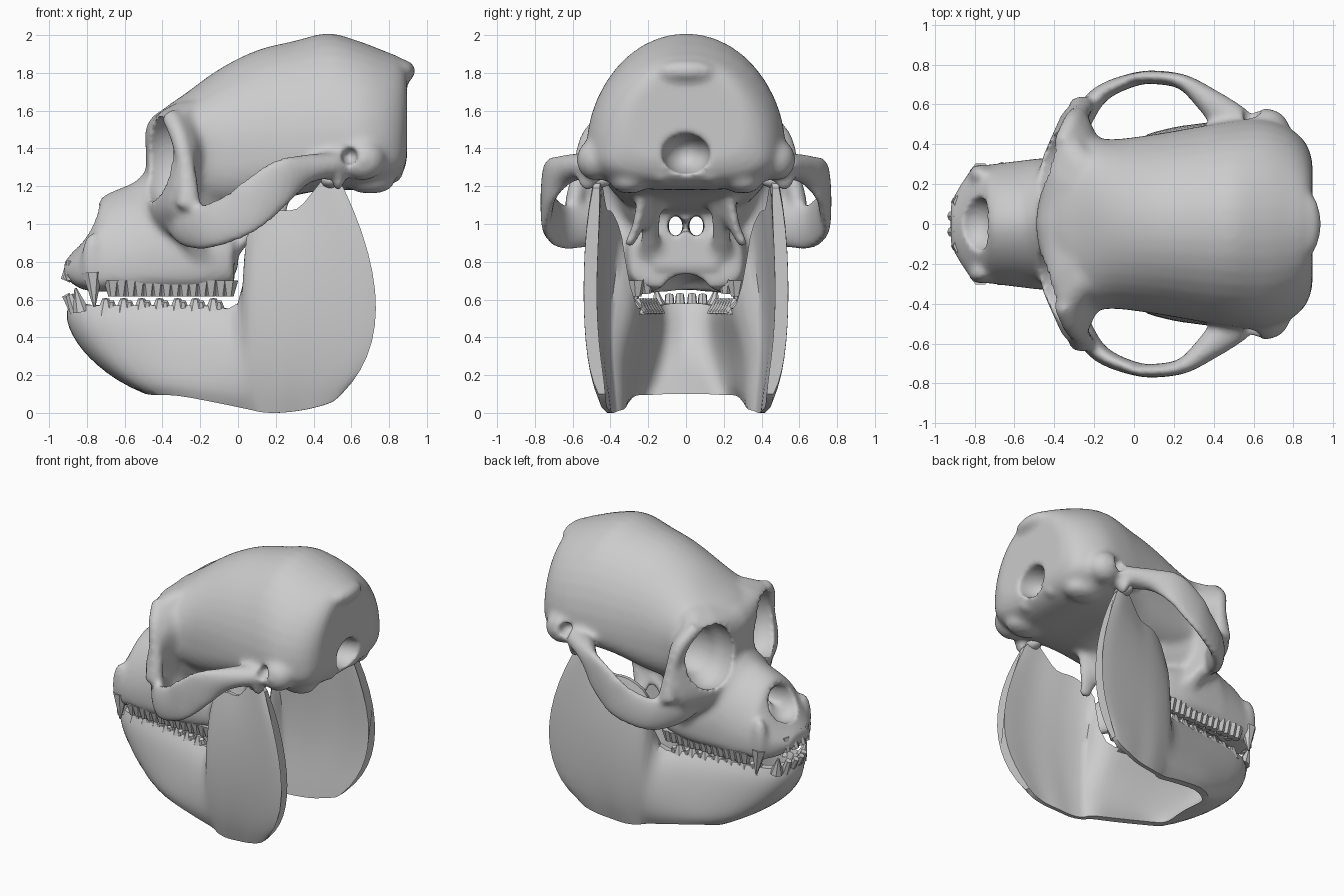
import bpy, bmesh
from math import sin, cos, pi, radians
from mathutils import Vector, Matrix

if "Cube" in bpy.data.objects:
    bpy.data.objects.remove(bpy.data.objects["Cube"])


def spline(rows, n=4):
    """Catmull-Rom interpolation of rows of numbers."""
    out = []
    for i in range(len(rows) - 1):
        p = [rows[max(i - 1, 0)], rows[i], rows[i + 1], rows[min(i + 2, len(rows) - 1)]]
        for k in range(n):
            t = k / n
            out.append([0.5 * (2 * b + (c - a) * t + (2 * a - 5 * b + 4 * c - d) * t * t
                               + (3 * b - a - 3 * c + d) * t ** 3) for a, b, c, d in zip(*p)])
    return out + [list(rows[-1])]


def loft(bm, rings):
    vr = [[bm.verts.new(p) for p in r] for r in rings]
    n = len(vr[0])
    for a, b in zip(vr, vr[1:]):
        for i in range(n):
            bm.faces.new((a[i], a[(i + 1) % n], b[(i + 1) % n], b[i]))
    bm.faces.new(vr[0][::-1])
    bm.faces.new(vr[-1])


def power(v, p):
    return (1 if v >= 0 else -1) * abs(v) ** (2 / p)


def body(bm, rows, up, low, n=40):
    """Loft along x; rows are x, top, bottom, half width, height of widest point."""
    rings = []
    for x, top, bot, w, mid in spline(rows):
        ring = []
        for i in range(n):
            a = 2 * pi * i / n
            p = up if sin(a) >= 0 else low
            h = top - mid if sin(a) >= 0 else mid - bot
            ring.append((x, w * power(cos(a), p), mid + h * power(sin(a), p)))
        rings.append(ring)
    loft(bm, rings)


def tube(bm, rows, side=1, n=14):
    """Tube along x, y, z with horizontal and vertical radius."""
    rows = spline(rows)
    pts = [Vector((r[0], r[1] * side, r[2])) for r in rows]
    rings = []
    for i, r in enumerate(rows):
        t = (pts[min(i + 1, len(pts) - 1)] - pts[max(i - 1, 0)]).normalized()
        h = t.cross(Vector((0, 0, 1)))
        h = h.normalized() if h.length > 0.1 else Vector((1, 0, 0))
        v = h.cross(t)
        rings.append([pts[i] + h * r[3] * cos(2 * pi * k / n) + v * r[4] * sin(2 * pi * k / n)
                      for k in range(n)])
    loft(bm, rings)


def ball(bm, c, r):
    bmesh.ops.create_uvsphere(bm, u_segments=32, v_segments=20, radius=1,
                              matrix=Matrix.Translation(c) @ Matrix.Diagonal((*r, 1)))


def tooth(bm, base, tip, r, blunt=0.3):
    a, b = Vector(base), Vector(tip)
    m = Matrix.Translation((a + b) / 2) @ (b - a).to_track_quat('Z', 'Y').to_matrix().to_4x4()
    bmesh.ops.create_cone(bm, cap_ends=True, segments=7, radius1=r, radius2=r * blunt,
                          depth=(b - a).length, matrix=m)


def make(name, bm):
    bmesh.ops.recalc_face_normals(bm, faces=bm.faces[:])
    me = bpy.data.meshes.new(name)
    bm.to_mesh(me)
    bm.free()
    ob = bpy.data.objects.new(name, me)
    bpy.context.collection.objects.link(ob)
    return ob


def activate(ob):
    bpy.ops.object.select_all(action='DESELECT')
    ob.select_set(True)
    bpy.context.view_layer.objects.active = ob


def apply(ob, kind, **settings):
    activate(ob)
    m = ob.modifiers.new(kind.lower(), kind)
    for k, v in settings.items():
        setattr(m, k, v)
    bpy.ops.object.modifier_apply(modifier=m.name)


def shade(ob, angle):
    activate(ob)
    bpy.ops.object.shade_smooth_by_angle(angle=radians(angle))


# Braincase
bm = bmesh.new()
body(bm, [(-.44, 1.56, 1.3, .16, 1.45), (-.38, 1.62, 1.15, .34, 1.42), (-.28, 1.69, 1.1, .43, 1.42),
          (-.1, 1.82, 1.05, .425, 1.4), (.1, 1.92, 1.08, .45, 1.4), (.3, 1.97, 1.15, .485, 1.4),
          (.48, 2.01, 1.18, .515, 1.4), (.65, 1.965, 1.18, .525, 1.4), (.78, 1.915, 1.2, .48, 1.4),
          (.86, 1.88, 1.25, .41, 1.4), (.895, 1.83, 1.33, .32, 1.48)], 2.0, 3)
ball(bm, (.87, 0, 1.81), (.07, .16, .06))

# Snout and upper jaw
body(bm, [(-.92, .8, .72, .11, .76), (-.84, .9, .66, .24, .77), (-.75, 1.08, .64, .29, .78),
          (-.71, 1.15, .64, .3, .78), (-.55, 1.22, .63, .32, .8), (-.45, 1.28, .63, .33, .82),
          (-.2, 1.15, .63, .335, .84), (-.02, 1.0, .66, .3, .84)], 1.8, 4)

# Face around the eye sockets: z, front x, side x, half width, rear half width
rings = []
for z, xf, xl, w, wb in spline([(.76, -.4, -.2, .32, .2), (.9, -.46, -.28, .4, .22),
                                (1.0, -.5, -.34, .5, .3),
                                (1.1, -.52, -.36, .56, .36), (1.25, -.49, -.33, .58, .4),
                                (1.4, -.49, -.31, .55, .4), (1.5, -.49, -.34, .51, .4),
                                (1.58, -.44, -.37, .44, .36), (1.65, -.3, -.28, .3, .28)]):
    half = [(xf, 0), (xf + .01, .09), ((xf + xl) / 2 - .02, .6 * w), (xl, w), (xl + .08, .97 * w),
            (xl + .14, wb), (0, .8 * wb), (0, 0)]
    rings.append([(x, y, z) for x, y in half] + [(x, -y, z) for x, y in half[-2:0:-1]])
loft(bm, rings)

for s in (1, -1):
    # Cheek arch
    tube(bm, [(-.34, .38, 1.02, .05, .08), (-.28, .5, 1.0, .06, .12), (-.17, .65, .985, .045, .125),
              (0, .725, 1.05, .035, .135), (.12, .735, 1.14, .035, .135), (.25, .71, 1.24, .04, .12),
              (.36, .63, 1.29, .065, .08), (.48, .53, 1.31, .09, .07), (.62, .45, 1.33, .06, .07)], s)
    # Bar beside the eye socket
    tube(bm, [(-.36, .4, 1.57, .05, .05), (-.31, .51, 1.46, .05, .05), (-.27, .56, 1.28, .05, .045),
              (-.26, .6, 1.08, .07, .05)], s)
    # Ear bulge, jaw joint stop and neck joint
    ball(bm, (.66, s * .48, 1.34), (.12, .1, .11))
    ball(bm, (.53, s * .52, 1.25), (.035, .06, .08))
    ball(bm, (.82, s * .13, 1.28), (.055, .05, .07))
    ball(bm, (.7, s * .3, 1.22), (.13, .1, .06))
    # Canine root and wings under the skull base
    ball(bm, (-.77, s * .25, .8), (.06, .05, .16))
    tube(bm, [(-.04, .19, .82, .06, .03), (.08, .19, .98, .06, .03), (.22, .19, 1.17, .08, .04)], s)
    tube(bm, [(.17, .31, .88, .04, .025), (.18, .25, 1.0, .07, .03), (.2, .2, 1.17, .1, .04)], s)
skull = make("skull", bm)
apply(skull, 'REMESH', mode='VOXEL', voxel_size=.018)
apply(skull, 'SMOOTH', factor=.5, iterations=6)

# Cavities: eye sockets, ears, nose, palate, spinal opening
bm = bmesh.new()
for s in (1, -1):
    ball(bm, (-.37, s * .295, 1.335), (.19, .2, .24))
    ball(bm, (-.26, s * .24, 1.32), (.22, .14, .18))
    ball(bm, (.59, s * .58, 1.36), (.05, .12, .055))
    tube(bm, [(-.8, .055, 1.0, .04, .09), (-.4, .055, .99, .04, .06), (.2, .055, .99, .045, .06)], s)
ball(bm, (-.8, 0, .99), (.12, .14, .14))
ball(bm, (-.35, 0, .62), (.46, .185, .16))
ball(bm, (.9, 0, 1.37), (.2, .13, .11))
cutter = make("cavities", bm)
cutter.hide_render = True
apply(cutter, 'REMESH', mode='VOXEL', voxel_size=.02)
apply(cutter, 'SMOOTH', factor=.5, iterations=3)
apply(skull, 'BOOLEAN', operation='DIFFERENCE', object=cutter, solver='EXACT')
bpy.data.objects.remove(cutter)
apply(skull, 'REMESH', mode='VOXEL', voxel_size=.016)
apply(skull, 'SMOOTH', factor=.5, iterations=3)
shade(skull, 60)

# Lower jaw: top, middle and bottom point of each upright slice, then thickness
half = [(-.92, 0, .58, -.82, 0, .33, -.52, 0, .1, .12),
        (-.89, .12, .58, -.78, .13, .32, -.51, .14, .1, .12),
        (-.78, .2, .57, -.66, .23, .3, -.46, .26, .095, .1),
        (-.5, .25, .57, -.42, .31, .3, -.32, .34, .09, .1),
        (-.2, .29, .57, -.15, .37, .3, -.1, .38, .05, .1),
        (-.01, .33, .58, .01, .41, .3, .04, .39, .02, .09),
        (.04, .38, .93, .07, .45, .5, .11, .41, .005, .06),
        (.17, .43, 1.06, .2, .485, .5, .2, .43, .0, .055),
        (.31, .46, 1.08, .34, .505, .52, .31, .44, .01, .055),
        (.41, .48, 1.19, .5, .525, .55, .41, .46, .03, .055),
        (.48, .5, 1.26, .65, .54, .57, .5, .475, .06, .07),
        (.56, .51, 1.19, .73, .54, .55, .55, .48, .1, .07)]
flip = [(r[0], -r[1], r[2], r[3], -r[4], r[5], r[6], -r[7], r[8], r[9]) for r in half[:0:-1]]
rows = spline(flip + half, 3)
rings = []
for i, r in enumerate(rows):
    a, b = rows[max(i - 1, 0)], rows[min(i + 1, len(rows) - 1)]
    n = Vector((a[4] - b[4], b[3] - a[3], 0)).normalized()
    top, mid, bot = Vector(r[0:3]), Vector(r[3:6]), Vector(r[6:9])
    outer, inner = [], []
    for k in range(13):
        t = k / 12
        p = top * (1 - t) * (1 - 2 * t) + mid * 4 * t * (1 - t) + bot * t * (2 * t - 1)
        e = .25 * (1 - sin(pi * t)) ** 3
        outer.append(p - n * r[9] * e)
        inner.append(p - n * r[9] * (1 - e))
    rings.append(outer + inner[::-1])
bm = bmesh.new()
loft(bm, rings)
for s in (1, -1):
    ball(bm, (.49, s * .475, 1.23), (.05, .08, .04))
shade(make("lower_jaw", bm), 40)

# Teeth
bm = bmesh.new()
for s in (1, -1):
    for i in range(7):
        x = -.64 + i * .095
        for dx in (-.022, .022):
            tooth(bm, (x + dx, s * .262, .7), (x + dx, s * .262, .615), .05, .5)
        tooth(bm, (x, s * .215, .71), (x, s * .21, .63), .05, .5)
        x -= .06
        y = .155 + (x + .76) * .15
        tooth(bm, (x, s * y, .52), (x, s * (y + .01), .605), .055, .35)
        tooth(bm, (x + .03, s * y, .52), (x + .03, s * (y + .03), .59), .045, .35)
    tooth(bm, (-.77, s * .255, .74), (-.76, s * .275, .56), .055, .1)
    tooth(bm, (-.83, s * .14, .54), (-.86, s * .16, .66), .045, .15)
    for y in (.04, .11):
        tooth(bm, (-.87, s * y, .8), (-.925 + y * .3, s * y, .7), .038, .7)
        tooth(bm, (-.86, s * y * .8, .53), (-.925 + y * .3, s * y * .8, .625), .032, .7)
shade(make("teeth", bm), 35)
